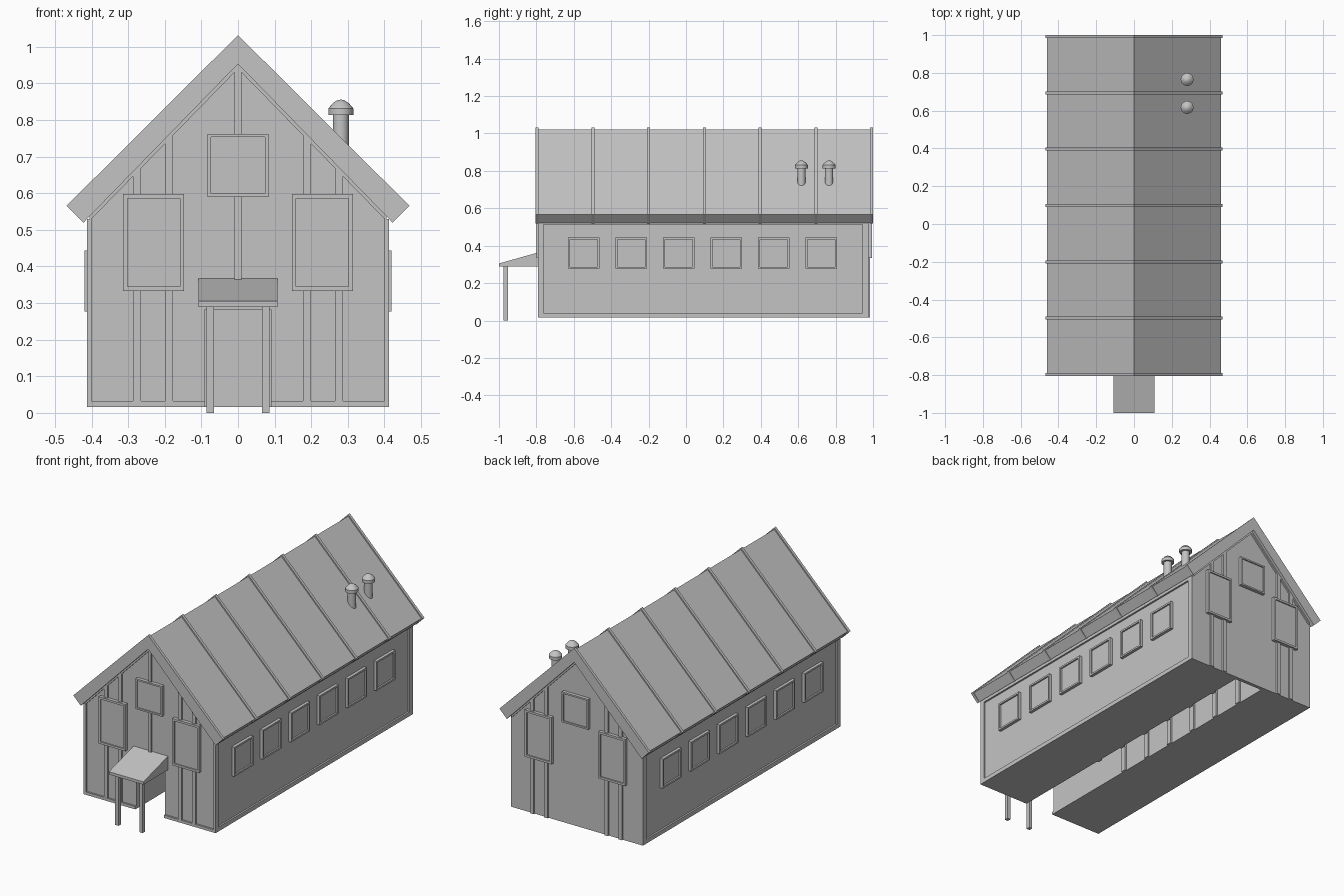
import bpy, bmesh, math
from mathutils import Matrix

cube = bpy.data.objects.get("Cube")
if cube:
    bpy.data.objects.remove(cube, do_unlink=True)

grey = bpy.data.materials.new("plain_grey")
grey.use_nodes = True
grey.diffuse_color = (0.55, 0.55, 0.55, 1)
grey.node_tree.nodes["Principled BSDF"].inputs["Base Color"].default_value = (0.55, 0.55, 0.55, 1)


def finish(name, bm):
    bmesh.ops.recalc_face_normals(bm, faces=bm.faces)
    mesh = bpy.data.meshes.new(name)
    bm.to_mesh(mesh)
    bm.free()
    mesh.materials.append(grey)
    obj = bpy.data.objects.new(name, mesh)
    bpy.context.collection.objects.link(obj)
    return obj


def boxes(name, spans, mirror=False):
    """Join boxes given as (x0, x1, y0, y1, z0, z1), optionally mirrored in x."""
    bm = bmesh.new()
    if mirror:
        spans = spans + [(-b, -a, *rest) for a, b, *rest in spans]
    for x0, x1, y0, y1, z0, z1 in spans:
        place = Matrix.Translation(((x0 + x1) / 2, (y0 + y1) / 2, (z0 + z1) / 2))
        size = Matrix.Diagonal((x1 - x0, y1 - y0, z1 - z0, 1))
        bmesh.ops.create_cube(bm, size=1, matrix=place @ size)
    return finish(name, bm)


def extrude_y(name, half, ranges):
    """Mirror a half profile (x, z) and extrude it over each y range."""
    outline = half + [(-x, z) for x, z in reversed(half) if x > 0]
    bm = bmesh.new()
    for y0, y1 in ranges:
        face = bm.faces.new([bm.verts.new((x, y0, z)) for x, z in outline])
        new = bmesh.ops.extrude_face_region(bm, geom=[face])["geom"]
        moved = [v for v in new if isinstance(v, bmesh.types.BMVert)]
        bmesh.ops.translate(bm, verts=moved, vec=(0, y1 - y0, 0))
    return finish(name, bm)


def frame_spans(a0, a1, z0, z1, w, wall, out, pane):
    """Four bars and a pane as (a, depth, z) spans."""
    d = sorted((wall, out))
    p = sorted((wall, pane))
    return [(a0, a1, *d, z0, z0 + w), (a0, a1, *d, z1 - w, z1),
            (a0, a0 + w, *d, z0 + w, z1 - w), (a1 - w, a1, *d, z0 + w, z1 - w),
            (a0 + w, a1 - w, *p, z0 + w, z1 - w)]


BASE, FRONT, BACK, SIDE, DOOR = 0.016, -0.78, 0.975, 0.403, 0.09

# Walls: a gabled block with a central aisle, closed at the rear
extrude_y("walls", [(0, 0.96), (SIDE, 0.54), (SIDE, BASE), (DOOR, BASE), (DOOR, 0.283)],
          [(FRONT, 0.955)])
extrude_y("rear_wall", [(0, 0.96), (SIDE, 0.54), (SIDE, BASE)], [(0.955, BACK)])

# Aisle posts
boxes("aisle_posts", [(0.08, 0.092, y, y + 0.03, BASE, 0.284)
                      for y in [-0.2 + 0.19 * i for i in range(6)]], True)

# Side border trim
boxes("side_trim", [(0.4, 0.413, -0.79, BACK, BASE, 0.04),
                    (0.4, 0.413, -0.79, BACK, 0.513, 0.53),
                    (0.4, 0.413, -0.79, -0.762, 0.04, 0.513),
                    (0.4, 0.413, 0.945, BACK, 0.04, 0.513)], True)

# Front base rails
boxes("front_base_rail", [(DOOR, 0.413, -0.79, FRONT, BASE, 0.032)], True)

# Side windows
side = []
for i in range(6):
    y = -0.547 + 0.254 * i
    for a0, a1, d0, d1, z0, z1 in frame_spans(y - 0.084, y + 0.084, 0.277, 0.443,
                                              0.01, 0.4, 0.42, 0.411):
        side.append((d0, d1, a0, a1, z0, z1))
boxes("side_windows", side, True)

# Gable battens, windows and raking trim on both ends
for name, wall, sign in (("front", FRONT, -1), ("rear", BACK, 1)):
    batten = sorted((wall, wall + sign * 0.009))
    boxes(name + "_battens", [(x, x + 0.022, *batten, BASE, 0.965 - 1.028 * x)
                              for x in (0.178, 0.265)], True)
    out, pane = wall + sign * 0.019, wall + sign * 0.012
    boxes(name + "_windows", frame_spans(0.147, 0.314, 0.333, 0.598, 0.012, wall, out, pane), True)
    boxes(name + "_loft_window", frame_spans(-0.083, 0.083, 0.59, 0.762, 0.009, wall, out, pane))
    extrude_y(name + "_raking_trim", [(0, 0.956), (0.405, 0.54), (0.405, 0.525), (0, 0.94)],
              [batten])
boxes("front_centre_batten", [(-0.009, 0.009, -0.789, FRONT, 0.36, 0.955)])

# Roof sheet and raised seams
extrude_y("roof", [(0, 1.022), (0.46, 0.566), (0.422, 0.522), (0, 0.954)], [(-0.797, 0.99)])
seams = [-0.796 + 0.298 * i for i in range(7)]
extrude_y("roof_seams", [(0, 1.032), (0.468, 0.566), (0.422, 0.52), (0, 0.953)],
          [(y - 0.008, y + 0.008) for y in seams])

# Porch canopy: a wedge profile in y and z swept across x
bm = bmesh.new()
profile = [(-1, 0.289), (-1, 0.305), (-0.775, 0.368), (-0.775, 0.289)]
face = bm.faces.new([bm.verts.new((-0.108, y, z)) for y, z in profile])
new = bmesh.ops.extrude_face_region(bm, geom=[face])["geom"]
bmesh.ops.translate(bm, verts=[v for v in new if isinstance(v, bmesh.types.BMVert)],
                    vec=(0.216, 0, 0))
finish("porch_canopy", bm)
boxes("porch_posts", [(0.066, 0.086, -0.975, -0.953, 0, 0.29)], True)

# Roof vents: lathed pipe with a flared domed cap
vent = [(0, 0.68), (0.022, 0.68), (0.022, 0.814), (0.034, 0.814), (0.034, 0.832),
        (0.022, 0.846), (0.01, 0.854), (0, 0.856)]
for i, y in enumerate((0.617, 0.765)):
    bm = bmesh.new()
    points = [bm.verts.new((r, 0, z)) for r, z in vent]
    edges = [bm.edges.new(pair) for pair in zip(points, points[1:])]
    bmesh.ops.spin(bm, geom=points + edges, axis=(0, 0, 1), cent=(0, 0, 0),
                   angle=math.tau, steps=20)
    bmesh.ops.remove_doubles(bm, verts=bm.verts, dist=0.0002)
    obj = finish("roof_vent_%d" % (i + 1), bm)
    obj.location = (0.281, y, 0)
    bpy.ops.object.select_all(action="DESELECT")
    obj.select_set(True)
    bpy.context.view_layer.objects.active = obj
    bpy.ops.object.shade_smooth_by_angle(angle=math.radians(35))
